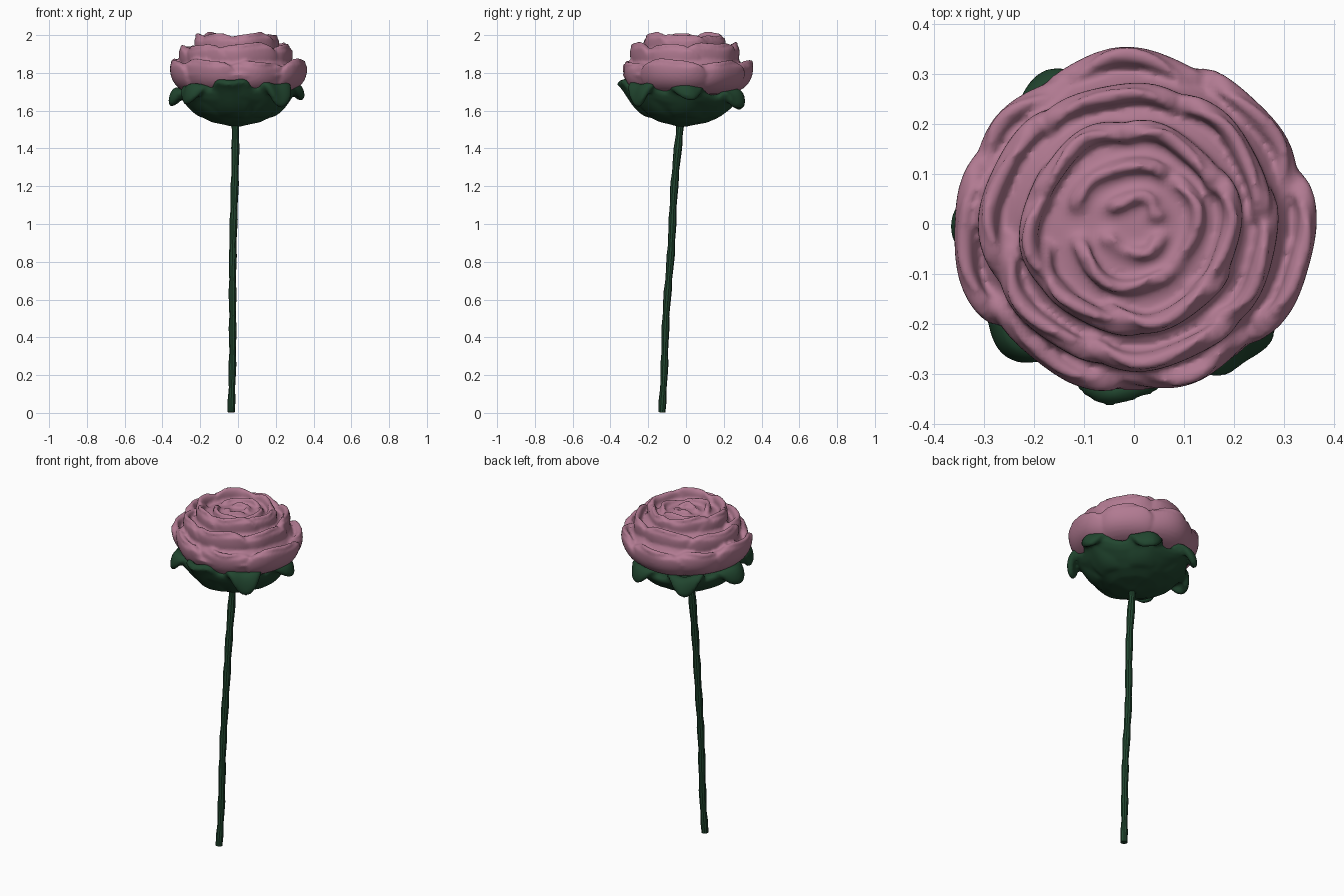
import bpy, bmesh, math, random
from mathutils import Vector

if "Cube" in bpy.data.objects:
    bpy.data.objects.remove(bpy.data.objects["Cube"])

random.seed(4)


def material(name, rgb):
    m = bpy.data.materials.new(name)
    m.diffuse_color = (*rgb, 1)
    m.use_nodes = True
    m.node_tree.nodes["Principled BSDF"].inputs["Base Color"].default_value = m.diffuse_color
    return m


PINK = material("dusty pink", (0.44, 0.195, 0.285))
GREEN = material("dark green", (0.015, 0.060, 0.028))


def finish(name, bm, mat):
    bmesh.ops.recalc_face_normals(bm, faces=bm.faces)
    me = bpy.data.meshes.new(name)
    bm.to_mesh(me)
    bm.free()
    me.materials.append(mat)
    for p in me.polygons:
        p.use_smooth = True
    ob = bpy.data.objects.new(name, me)
    bpy.context.collection.objects.link(ob)
    return ob


def fuse(name, parts, voxel, smooth):
    """Melt overlapping parts into one soft continuous skin."""
    bpy.ops.object.select_all(action="DESELECT")
    for ob in parts:
        ob.select_set(True)
    bpy.context.view_layer.objects.active = parts[0]
    bpy.ops.object.convert(target="MESH")
    bpy.ops.object.join()
    ob = bpy.context.view_layer.objects.active
    ob.name = name
    r = ob.modifiers.new("fuse", "REMESH")
    r.mode, r.voxel_size, r.use_smooth_shade = "VOXEL", voxel, True
    s = ob.modifiers.new("soften", "SMOOTH")
    s.factor, s.iterations = 0.5, smooth
    return ob


def bezier(pts, t):
    pts = [Vector(p) for p in pts]
    while len(pts) > 1:
        pts = [a.lerp(b, t) for a, b in zip(pts, pts[1:])]
    return pts[0]


def sheet(name, mat, angle, half, profile, taper=0.4, twist=0.04, thick=0.028,
          ruffle=0.008, centre=(0, 0), nu=14, nv=8):
    """Curved petal: a (radius, height) curve swept round an arc, with a rounded rim."""
    bm = bmesh.new()
    ph = random.uniform(0, 6)
    rows = []
    for i in range(nu + 1):
        u = -1 + 2 * i / nu
        reach = 1 - taper * abs(u) ** 2.5
        row = []
        for j in range(nv + 1):
            v = j / nv * reach
            r, z = bezier(profile, v)
            r *= 1 + twist * u * v - 0.06 * u * u
            r += ruffle * v * math.sin(5 * u + ph)
            z += ruffle * v * math.sin(4 * u + 2 * ph)
            a = math.radians(angle + half * u)
            row.append(bm.verts.new((centre[0] + r * math.cos(a), centre[1] + r * math.sin(a), z)))
        rows.append(row)
    for a, b in zip(rows, rows[1:]):
        for j in range(nv):
            bm.faces.new((a[j], b[j], b[j + 1], a[j + 1]))
    ob = finish(name, bm, mat)
    s = ob.modifiers.new("thickness", "SOLIDIFY")
    s.thickness, s.offset = thick, 0
    ob.modifiers.new("round", "SUBSURF").levels = 1
    return ob


def lathe(name, mat, profile, wave=0.0, lobes=7, tilt=0.0, n=56, centre=(0, 0)):
    """Closed revolved form whose rim can be wavy and tilted towards the front."""
    bm = bmesh.new()
    rings = []
    for r, z in profile:
        ring = []
        for k in range(n):
            a = 2 * math.pi * k / n
            w = wave * (r / 0.3) ** 2 * math.sin(lobes * a)
            x, y = (r + w) * math.cos(a), (r + w) * math.sin(a)
            ring.append(bm.verts.new((centre[0] + x, centre[1] + y,
                                      z + w - tilt * y * (z - 1.5) / 0.2)))
        rings.append(ring)
    for a, b in zip(rings, rings[1:]):
        for k in range(n):
            bm.faces.new((a[k], a[(k + 1) % n], b[(k + 1) % n], b[k]))
    bm.faces.new(rings[0])
    bm.faces.new(rings[-1])
    return finish(name, bm, mat)


# Stem: slightly bent, knobbly tube
cu = bpy.data.curves.new("stem", "CURVE")
cu.dimensions = "3D"
cu.bevel_depth, cu.bevel_resolution, cu.use_fill_caps = 0.02, 3, True
sp = cu.splines.new("POLY")
N = 24
sp.points.add(N)
for i, p in enumerate(sp.points):
    t = i / N
    p.co = (-0.036 + 0.021 * t + 0.003 * math.sin(9 * t),
            -0.128 + 0.065 * t + 0.03 * t * t + 0.003 * math.sin(14 * t), 0.003 + 1.53 * t, 1)
    p.radius = 0.95 + 0.12 * math.sin(i * 2.1) + 0.08 * t
stem = bpy.data.objects.new("stem", cu)
bpy.context.collection.objects.link(stem)
cu.materials.append(GREEN)
bpy.context.view_layer.objects.active = stem
stem.select_set(True)
bpy.ops.object.convert(target="MESH")
bpy.ops.object.shade_smooth_by_angle()

# Calyx cup
green = [lathe("calyx_cup", GREEN,
               [(0.02, 1.515), (0.06, 1.525), (0.13, 1.54), (0.19, 1.57), (0.24, 1.61),
                (0.28, 1.65), (0.30, 1.685), (0.295, 1.705), (0.26, 1.71), (0.2, 1.69),
                (0.02, 1.68)], wave=0.012, tilt=0.09, centre=(-0.01, -0.02))]

# Sepals: angle, reach, shoulder height, tip height
for i, (ang, reach, shoulder, tip) in enumerate([
        (4, 0.335, 1.77, 1.65), (65, 0.325, 1.74, 1.60), (122, 0.345, 1.74, 1.61),
        (176, 0.34, 1.75, 1.61), (219, 0.335, 1.78, 1.62), (264, 0.335, 1.75, 1.765),
        (314, 0.34, 1.79, 1.62)]):
    green.append(sheet(f"sepal_{i + 1}", GREEN, ang, 21,
                       [(0.16, 1.57), (0.28, 1.60), (0.28, shoulder), (reach, shoulder),
                        (reach, tip)],
                       taper=0.4, twist=0, thick=0.04, ruffle=0.01, centre=(-0.005, -0.015)))
fuse("calyx", green, 0.011, 3)

# Flower heart that fills the space between petals
pink = [lathe("flower_heart", PINK,
              [(0.02, 1.68), (0.22, 1.69), (0.31, 1.74), (0.335, 1.79), (0.30, 1.84),
               (0.27, 1.885), (0.23, 1.915), (0.18, 1.95), (0.10, 1.962), (0.02, 1.965)])]

# Petal layers: name, half width, base height, rim height, [(angle, radius)...]
LAYERS = [
    ("outer_petal", 33, 1.70, 1.85, [(-14, .37), (36, .355), (90, .355), (140, .35),
                                     (184, .37), (235, .345), (290, .34)]),
    ("second_petal", 40, 1.76, 1.94, [(100, .285), (35, .285), (-22, .29), (-80, .295),
                                      (-140, .295), (165, .31)]),
    ("third_petal", 46, 1.83, 1.99, [(130, .21), (60, .20), (-10, .21), (-68, .215),
                                     (-128, .22), (188, .225)]),
    ("inner_petal", 65, 1.89, 1.985, [(110, .13), (0, .135), (-110, .135)]),
    ("bud_petal", 85, 1.92, 1.98, [(80, .06), (-90, .065)]),
]
for name, half, z0, z1, petals in LAYERS:
    for i, (ang, r) in enumerate(petals):
        z = z1 + random.uniform(-0.01, 0.008)
        pink.append(sheet(f"{name}_{i + 1}", PINK, ang, half,
                          [(0.5 * r, z0), (1.0 * r, z0), (1.0 * r, z - 0.03),
                           (0.86 * r, z + 0.03), (0.98 * r, z - 0.005)],
                          taper=0.5, thick=0.04 if r > 0.15 else 0.03))
fuse("flower", pink, 0.009, 3)
